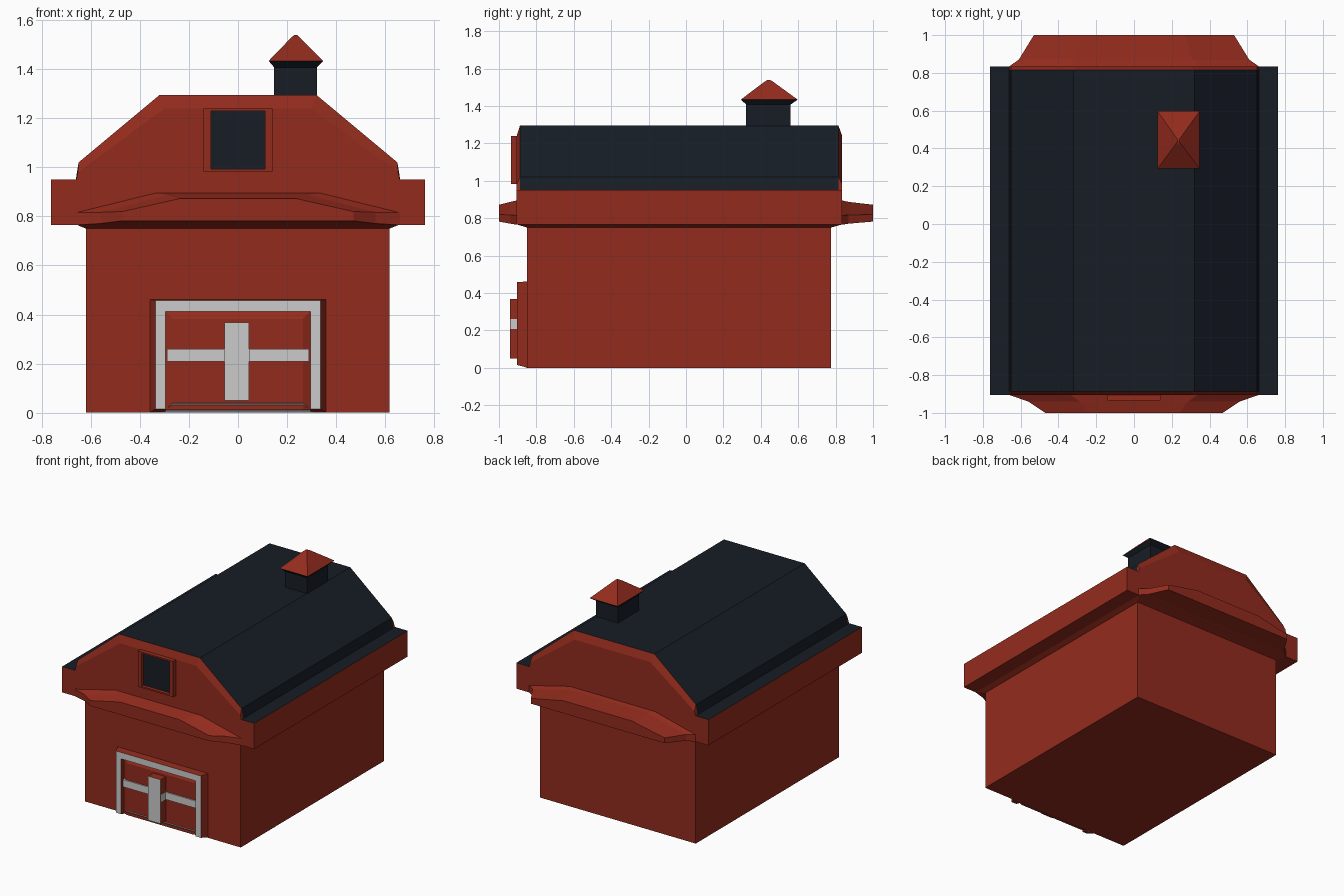
import bpy, bmesh

if "Cube" in bpy.data.objects:
    bpy.data.objects.remove(bpy.data.objects["Cube"])


def material(name, rgb):
    m = bpy.data.materials.new(name)
    m.diffuse_color = (*rgb, 1)
    m.use_nodes = True
    m.node_tree.nodes["Principled BSDF"].inputs["Base Color"].default_value = m.diffuse_color
    return m


RED = material("barn_red", (0.292, 0.0242, 0.0122))
DARK = material("roof_dark", (0.0086, 0.0125, 0.0195))
GREY = material("trim_grey", (0.8, 0.8, 0.8))


def loft(name, rings, mats, pick=None):
    """Skin matching rings of points, cap both ends; pick(face normal) -> material slot."""
    bm = bmesh.new()
    vs = [[bm.verts.new(p) for p in r] for r in rings]
    n = len(rings[0])
    for a, b in zip(vs, vs[1:]):
        for i in range(n):
            j = (i + 1) % n
            bm.faces.new((a[i], a[j], b[j], b[i]))
    bm.faces.new(vs[0])
    bm.faces.new(vs[-1])
    bmesh.ops.recalc_face_normals(bm, faces=bm.faces)
    bm.normal_update()
    if pick:
        for f in bm.faces:
            f.material_index = pick(f.normal)
    me = bpy.data.meshes.new(name)
    bm.to_mesh(me)
    bm.free()
    for m in mats:
        me.materials.append(m)
    ob = bpy.data.objects.new(name, me)
    bpy.context.collection.objects.link(ob)
    return ob


def rect(x0, x1, y0, y1, z):
    return [(x0, y0, z), (x1, y0, z), (x1, y1, z), (x0, y1, z)]


def box(name, x, y, z, mats, pick=None):
    return loft(name, [rect(*x, *y, z[0]), rect(*x, *y, z[1])], mats, pick)


def mirrored(half, y):
    """Symmetric profile in the xz plane from its right half (bottom to top)."""
    pts = half + [(-x, z) for x, z in reversed(half)]
    return [(x, y, z) for x, z in pts]


def front(n):
    return 1 if n.y < -0.9 else 0


# Walls with a shallow flare under the eaves
loft("walls", [rect(-.62, .617, -.85, .775, 0),
               rect(-.62, .617, -.85, .775, .75),
               rect(-.66, .66, -.905, .835, .767)], [RED])

# Eave band: red sides, dark top
box("eave_band", (-.762, .762), (-.905, .835), (.765, .95), [RED, DARK],
    lambda n: 1 if n.z > .9 else 0)

# Gambrel roof: dark slopes, red chamfered gable ends
outer = [(.662, .945), (.65, 1.02), (.32, 1.295)]
inner = [(.661, .945), (.652, .98), (.30, 1.24)]
loft("gambrel_roof", [mirrored(inner, -.905), mirrored(outer, -.888),
                      mirrored(outer, .815), mirrored(inner, .835)],
     [RED, DARK], lambda n: 1 if abs(n.y) < .05 else 0)

# Gable ledges, front and back
for name, ys, xs in (("front_ledge", (-.895, -.905, -.94, -1), (.66, .66, .56, .47)),
                     ("back_ledge", (.825, .835, .87, 1), (.66, .66, .61, .53))):
    rings = []
    for y, x, t in zip(ys, xs, (0, 0, .35, 1)):
        rings.append(mirrored([(x, .765 + .017 * t), (x, .815 + .005 * t),
                               (x * .51, .895 - .023 * t)], y))
    loft(name, rings, [RED])


# Door surround: red bevelled sides, grey face
def surround(o, t, b, y):
    return [(x, y, z) for x, z in ((-o, b), (-o, t), (o, t), (o, b),
                                   (.295, b), (.295, .412), (-.295, .412), (-.295, b))]


loft("door_frame", [surround(.36, .462, 0, -.845),
                    surround(.337, .458, .015, -.903)], [RED, GREY], front)


# Bevelled door panel and undercut threshold
def upright(x, z0, z1, y):
    return [(-x, y, z0), (x, y, z0), (x, y, z1), (-x, y, z1)]


loft("door_panel", [upright(.295, .01, .412, -.845), upright(.295, .01, .412, -.868),
                    upright(.265, .01, .382, -.882)], [RED])
loft("door_threshold", [rect(-.31, .31, -.853, -.845, 0),
                        rect(-.265, .265, -.89, -.845, .04)], [GREY])

# Door bars
box("door_cross_bar", (-.29, .29), (-.89, -.87), (.208, .26), [GREY])
box("door_post", (-.055, .045), (-.94, -.87), (.05, .367), [RED, GREY], front)
box("door_post_band", (-.057, .047), (-.938, -.87), (.208, .26), [GREY])

# Loft window: frame strips around a recessed pane
for side, x in (("left", (-.14, -.11)), ("right", (.11, .14))):
    box("window_jamb_" + side, x, (-.935, -.89), (.983, 1.24), [RED])
for side, z in (("sill", (.983, .994)), ("head", (1.23, 1.24))):
    box("window_" + side, (-.11, .11), (-.935, -.89), z, [RED])
box("window_pane", (-.11, .11), (-.912, -.89), (.994, 1.23), [DARK])

# Cupola shaft and hipped cap
box("cupola_shaft", (.147, .322), (.322, .56), (1.26, 1.42), [DARK])
loft("cupola_cap", [rect(.147, .322, .322, .56, 1.408),
                    rect(.125, .347, .293, .597, 1.434),
                    rect(.218, .252, .42, .465, 1.53),
                    rect(.23, .24, .438, .448, 1.54)], [RED, DARK],
     lambda n: 1 if n.z < -.1 else 0)
